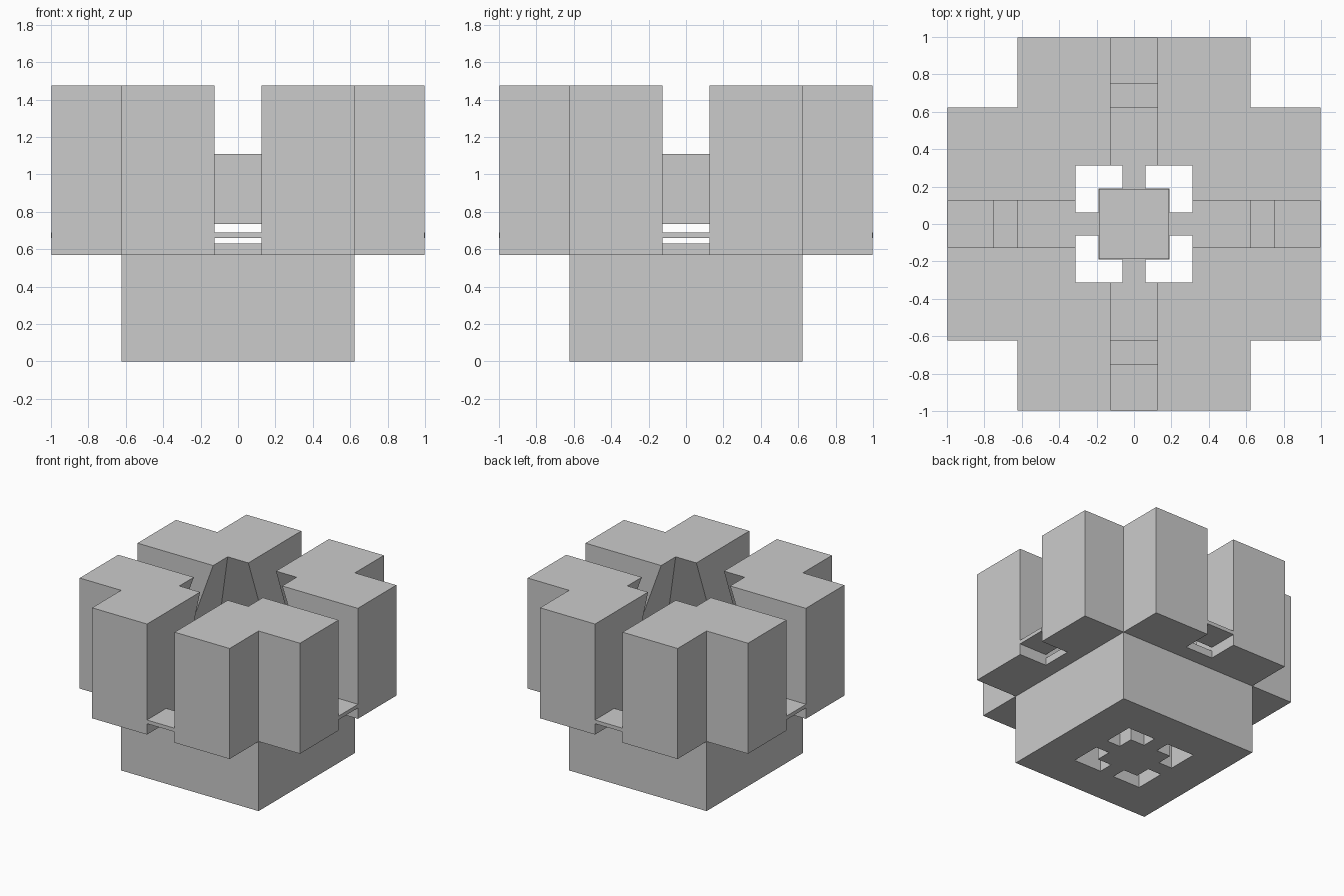
import bpy, bmesh
from math import pi
from mathutils import Matrix

if "Cube" in bpy.data.objects:
    bpy.data.objects.remove(bpy.data.objects["Cube"])


def finish(name, bm):
    bmesh.ops.recalc_face_normals(bm, faces=bm.faces)
    mesh = bpy.data.meshes.new(name)
    bm.to_mesh(mesh)
    bm.free()
    obj = bpy.data.objects.new(name, mesh)
    bpy.context.collection.objects.link(obj)
    return obj


def prism(name, outline, z0, z1):
    """Vertical extrusion of a closed xy outline."""
    bm = bmesh.new()
    face = bm.faces.new([bm.verts.new((x, y, z0)) for x, y in outline])
    top = bmesh.ops.extrude_face_region(bm, geom=[face])["geom"]
    verts = [g for g in top if isinstance(g, bmesh.types.BMVert)]
    bmesh.ops.translate(bm, verts=verts, vec=(0, 0, z1 - z0))
    return finish(name, bm)


def box(name, x0, x1, y0, y1, z0, z1):
    return prism(name, [(x0, y0), (x1, y0), (x1, y1), (x0, y1)], z0, z1)


def mirror_xy(obj):
    mod = obj.modifiers.new("four_corners", 'MIRROR')
    mod.use_axis = (True, True, False)
    mod.use_mirror_merge = False


def cut(obj, cutter):
    mod = obj.modifiers.new("cut", 'BOOLEAN')
    mod.operation, mod.solver, mod.object = 'DIFFERENCE', 'EXACT', cutter
    cutter.hide_render = True
    cutter.display_type = 'WIRE'


SLOT, BASE, LEDGE, TOP = 0.125, 0.623, 0.57, 1.475

# Base with four L-shaped shafts around its middle
base = box("base", -BASE, BASE, -BASE, BASE, 0, LEDGE)
shaft = prism("shaft_cutter", [(0.19, 0.0625), (0.3125, 0.0625), (0.3125, 0.3125),
                               (0.0625, 0.3125), (0.0625, 0.19), (0.19, 0.19)], -0.1, 0.7)
mirror_xy(shaft)
cut(base, shaft)

# Chamber hollow: short straight wall, then narrowing towards the top opening
slope = (0.3125 - BASE) / (TOP - 0.63)
bm = bmesh.new()
rings = []
for z, r in [(0.5, BASE), (0.63, BASE), (1.6, BASE + slope * (1.6 - 0.63))]:
    rings.append([bm.verts.new((sx * r, sy * r, z))
                  for sx, sy in ((-1, -1), (1, -1), (1, 1), (-1, 1))])
bm.faces.new(rings[0])
bm.faces.new(rings[-1])
for low, high in zip(rings, rings[1:]):
    for i in range(4):
        j = (i + 1) % 4
        bm.faces.new((low[i], low[j], high[j], high[i]))
chamber = finish("chamber_cutter", bm)

# Four corner towers, notched outside and hollowed inside
towers = prism("corner_towers", [(SLOT, SLOT), (0.998, SLOT), (0.998, BASE), (BASE, BASE),
                                 (BASE, 0.998), (SLOT, 0.998)], LEDGE, TOP)
mirror_xy(towers)
cut(towers, chamber)

# Low sill and raised shelf in each of the four slots
for i, side in enumerate(("back", "left", "front", "right")):
    turn = Matrix.Rotation(i * pi / 2, 4, 'Z')
    sill = box(side + "_sill", -SLOT, SLOT, BASE, 0.75, LEDGE, 0.63)
    shelf = box(side + "_shelf", -SLOT, SLOT, 0.75, 1.0, 0.66, 0.69)
    for part in (sill, shelf):
        part.data.transform(turn)

# Suspended core in the middle of the chamber
box("core", -0.1875, 0.1875, -0.1875, 0.1875, 0.735, 1.11)
